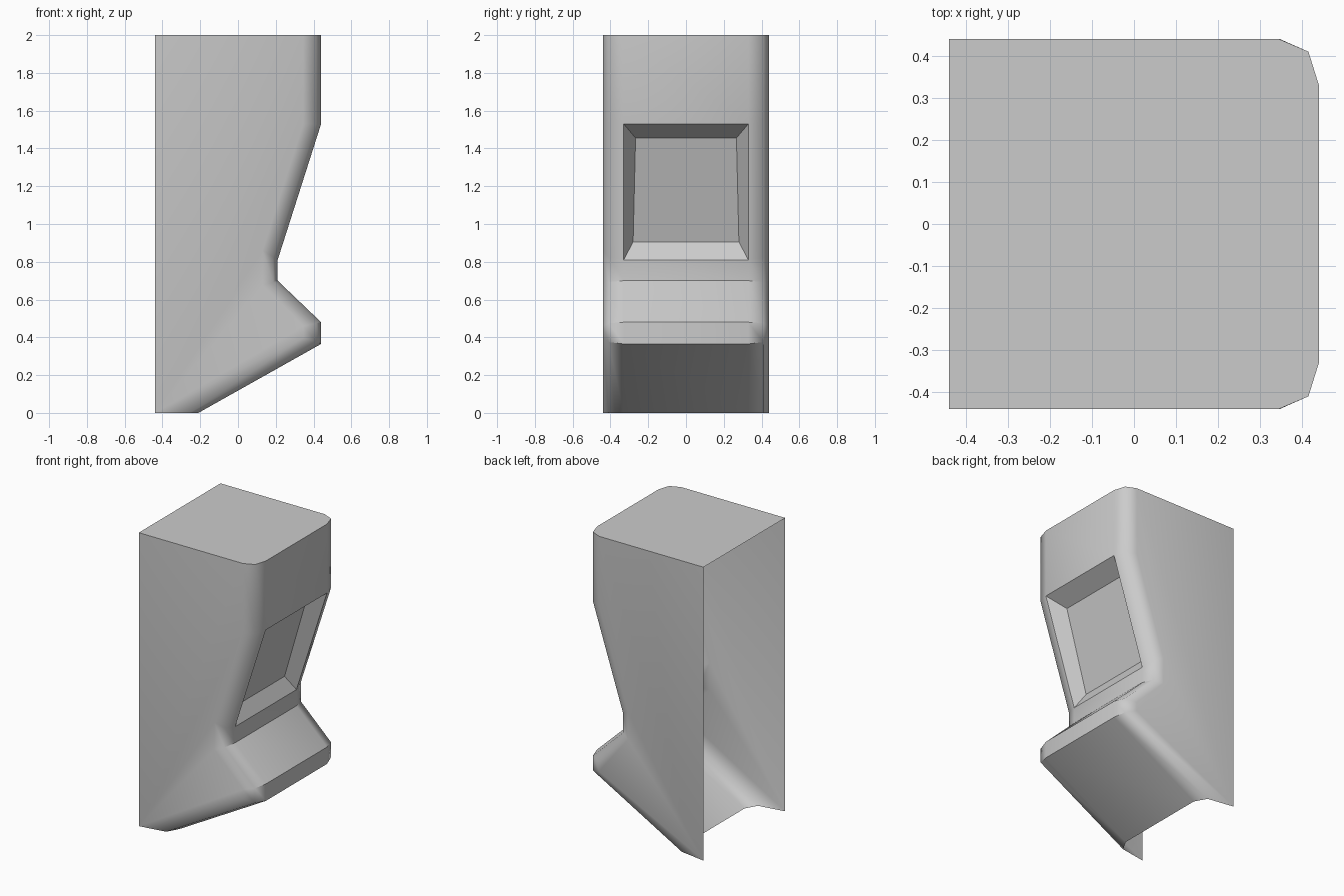
import bpy
import bmesh
import math

cube = bpy.data.objects.get("Cube")
if cube:
    bpy.data.objects.remove(cube, do_unlink=True)

# One flat colour
GREY = (0.6, 0.6, 0.6, 1.0)
paint = bpy.data.materials.new("plain grey")
paint.use_nodes = True
paint.diffuse_color = GREY
paint.node_tree.nodes["Principled BSDF"].inputs["Base Color"].default_value = GREY

# Front profiles (x, z), top to bottom: middle panel, corner, side wall
MIDDLE = [(0.44, 2), (0.44, 1.53), (0.21, 0.81), (0.21, 0.70),
          (0.44, 0.48), (0.44, 0.365), (-0.21, 0)]
CORNER = [(0.415, 2), (0.415, 1.53), (0.187, 0.825), (0.187, 0.693),
          (0.415, 0.475), (0.415, 0.375), (-0.255, 0)]
SIDE = [(0.345, 2), (0.345, 1.53), (0.13, 0.86), (0.13, 0.674),
        (0.347, 0.46), (0.347, 0.398), (-0.44, 0)]
HALF = 0.44
BACK = -0.44
columns = [(-HALF, SIDE), (-0.41, CORNER), (-0.33, MIDDLE),
           (0.33, MIDDLE), (0.41, CORNER), (HALF, SIDE)]

bm = bmesh.new()
grid = [[bm.verts.new((x, y, z)) for x, z in profile] for y, profile in columns]

# Front skin, leaving the screen opening free
SCREEN_COLUMN, SCREEN_ROW = 2, 1
for c in range(len(grid) - 1):
    for r in range(len(MIDDLE) - 1):
        if (c, r) != (SCREEN_COLUMN, SCREEN_ROW):
            a, b = grid[c], grid[c + 1]
            bm.faces.new((a[r], a[r + 1], b[r + 1], b[r]))

# Recessed screen with sloping surround
rim = [grid[2][1], grid[2][2], grid[3][2], grid[3][1]]
pane = [bm.verts.new(p) for p in ((0.322, -0.267, 1.455), (0.155, -0.28, 0.905),
                                  (0.155, 0.28, 0.905), (0.322, 0.267, 1.455))]
bm.faces.new(pane)
for i in range(4):
    j = (i + 1) % 4
    bm.faces.new((rim[i], rim[j], pane[j], pane[i]))

# Side walls and top; the back and the underside stay open
back_top = [bm.verts.new((BACK, y, 2)) for y in (-HALF, HALF)]
bm.faces.new([back_top[0]] + grid[0][::-1])
bm.faces.new([back_top[1]] + grid[-1])
bm.faces.new([back_top[0]] + [col[0] for col in grid] + [back_top[1]])
bmesh.ops.recalc_face_normals(bm, faces=bm.faces)
top = max(bm.faces, key=lambda f: f.calc_center_median().z)
if top.normal.z < 0:
    bmesh.ops.reverse_faces(bm, faces=bm.faces)

# Rounded upright corners stay soft, other folds are crisp
for face in bm.faces:
    face.smooth = True
for edge in bm.edges:
    if len(edge.link_faces) == 2:
        a, b = edge.verts
        upright = abs(a.co.y - b.co.y) < 0.001
        limit = math.radians(55 if upright else 30)
        edge.smooth = edge.calc_face_angle() < limit

mesh = bpy.data.meshes.new("cabinet_shell")
bm.to_mesh(mesh)
bm.free()
mesh.materials.append(paint)
shell = bpy.data.objects.new("cabinet_shell", mesh)
bpy.context.collection.objects.link(shell)
